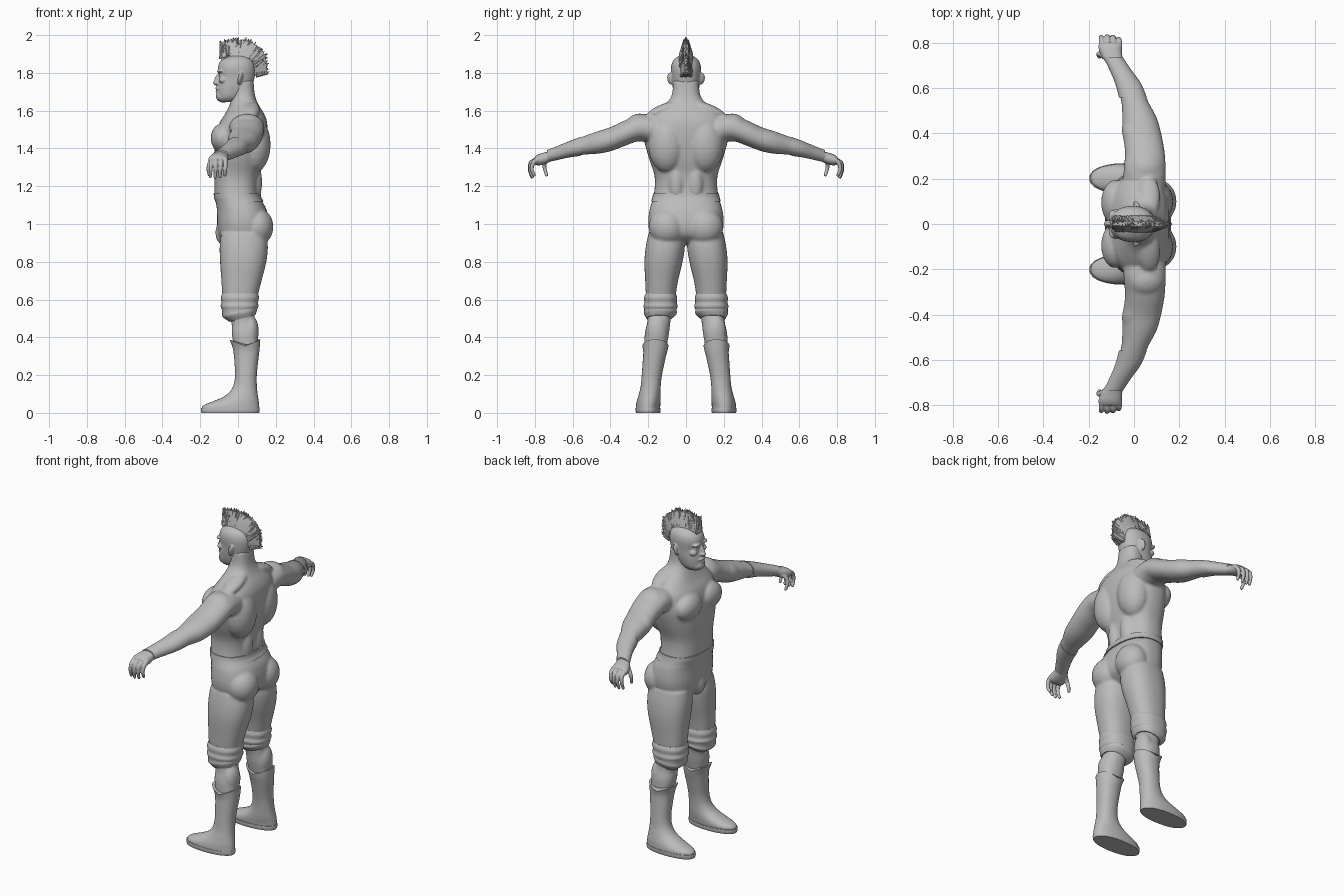
import bpy, bmesh, math, random
from mathutils import Matrix, Vector

random.seed(4)
if "Cube" in bpy.data.objects:
    bpy.data.objects.remove(bpy.data.objects["Cube"], do_unlink=True)

grey = bpy.data.materials.new("plain grey")
grey.use_nodes = True
COLOUR = (0.5, 0.5, 0.5, 1)
grey.diffuse_color = COLOUR
grey.node_tree.nodes["Principled BSDF"].inputs["Base Color"].default_value = COLOUR

SIDES = (("right", 1), ("left", -1))


def spline(rows, t):
    """Smooth point through all rows, t from 0 to 1."""
    n = len(rows) - 1
    i = min(int(t * n), n - 1)
    f = t * n - i
    quad = [rows[max(0, min(n, i + k))] for k in (-1, 0, 1, 2)]
    return [b + 0.5 * f * (c - a + f * (2 * a - 5 * b + 4 * c - d + f * (3 * (b - c) + d - a)))
            for a, b, c, d in zip(*quad)]


def loft(bm, rows, axis="z", side=1, power=2.3, steps=4, seg=40, warp=None):
    """Skin rounded sections; each row is position, x range, then y (or z) range."""
    def curve(v):
        return math.copysign(abs(v) ** (2 / power), v)
    rings = []
    total = (len(rows) - 1) * steps
    for k in range(total + 1):
        s, u0, u1, v0, v1 = spline(rows, k / total)
        ring = []
        for j in range(seg):
            a = 2 * math.pi * j / seg
            u = (u0 + u1) / 2 + (u1 - u0) / 2 * curve(math.cos(a))
            v = (v0 + v1) / 2 + (v1 - v0) / 2 * curve(math.sin(a))
            p = Vector((u, v, s) if axis == "z" else (u, s, v))
            if warp:
                p.z += warp(a, p)
            p.y *= side
            ring.append(bm.verts.new(p))
        rings.append(ring)
    for lo, hi in zip(rings, rings[1:]):
        for j in range(seg):
            bm.faces.new((lo[j], lo[j - 1], hi[j - 1], hi[j]))
    bm.faces.new(rings[0])
    bm.faces.new(rings[-1])


def ball(bm, centre, radii, aim=(0, 0, 1), detail=3):
    turn = Vector(aim).to_track_quat("Z", "Y").to_matrix().to_4x4()
    if aim == (0, 0, 1):
        turn = Matrix.Identity(4)
    place = Matrix.Translation(centre) @ turn @ Matrix.Diagonal((*radii, 1))
    bmesh.ops.create_icosphere(bm, subdivisions=detail, radius=1, matrix=place)


def pair(bm, centre, radii, aim=(0, 0, 1)):
    for _, s in SIDES:
        ball(bm, (centre[0], centre[1] * s, centre[2]), radii, (aim[0], aim[1] * s, aim[2]))


def finish(bm, name, voxel=0, smooth=4, angle=50):
    bmesh.ops.recalc_face_normals(bm, faces=bm.faces)
    mesh = bpy.data.meshes.new(name)
    bm.to_mesh(mesh)
    bm.free()
    mesh.materials.append(grey)
    mesh.shade_smooth()
    mesh.set_sharp_from_angle(angle=math.radians(angle))
    ob = bpy.data.objects.new(name, mesh)
    bpy.context.scene.collection.objects.link(ob)
    if voxel:
        fuse = ob.modifiers.new("fuse", "REMESH")
        fuse.mode = "VOXEL"
        fuse.voxel_size = voxel
        fuse.use_smooth_shade = True
        soften = ob.modifiers.new("soften", "SMOOTH")
        soften.factor = 0.5
        soften.iterations = smooth
    return ob


def wide(rows):
    return [(z, a, b, -w, w) for z, a, b, w in rows]


def grow(rows, d):
    return [(s, a - d, b + d, c - d, e + d) for s, a, b, c, e in rows]


# Body: torso, neck, arms, legs and muscles fused together
torso = wide([(.9, -.06, .1, .1), (.94, -.1, .15, .18), (1, -.11, .165, .2),
              (1.08, -.112, .15, .192), (1.15, -.124, .114, .171), (1.25, -.125, .115, .166),
              (1.35, -.127, .14, .197), (1.45, -.12, .155, .222), (1.53, -.1, .155, .215),
              (1.58, -.07, .14, .18), (1.63, -.045, .11, .115), (1.68, -.03, .09, .076),
              (1.76, -.03, .082, .068)])
leg = [(.95, -.09, .15, .01, .198), (.88, -.097, .158, .006, .213), (.8, -.095, .15, .018, .22),
       (.7, -.088, .125, .042, .216), (.62, -.082, .105, .055, .212), (.54, -.065, .088, .07, .205),
       (.48, -.035, .09, .083, .205), (.42, -.033, .105, .09, .218), (.34, -.02, .105, .105, .22)]
arm = [(.16, -.05, .14, 1.42, 1.575), (.24, -.045, .14, 1.44, 1.58), (.32, -.04, .135, 1.415, 1.55),
       (.4, -.05, .12, 1.385, 1.513), (.47, -.052, .1, 1.372, 1.49), (.54, -.056, .063, 1.367, 1.465),
       (.62, -.08, .028, 1.355, 1.435), (.68, -.105, -.015, 1.342, 1.41), (.735, -.132, -.052, 1.33, 1.388)]
bm = bmesh.new()
loft(bm, torso, power=2.4)
for _, s in SIDES:
    loft(bm, leg, side=s)
    loft(bm, arm, "y", s, power=2.1)
pair(bm, (-.083, .095, 1.455), (.062, .1, .078))                     # chest
pair(bm, (.05, .245, 1.51), (.088, .08, .075))                       # shoulder
pair(bm, (.065, .12, 1.605), (.05, .03, .1), (0, .12, -.05))         # shoulder slope
pair(bm, (.085, .1, 1.42), (.088, .1, .15))                          # upper back
pair(bm, (.07, .05, 1.22), (.058, .05, .13))                         # lower back
pair(bm, (.1, .1, .985), (.088, .098, .1))                           # seat muscle
pair(bm, (.065, .155, .43), (.045, .058, .09))                       # calf
pair(bm, (-.0, .4, 1.455), (.052, .05, .09), (-.1, .5, -.2))         # upper arm
ball(bm, (-.07, 0, .955), (.05, .05, .07))
finish(bm, "body", voxel=.0075, smooth=5)

# Head with face, beard and ears
bm = bmesh.new()
loft(bm, wide([(1.645, -.09, -.02, .03), (1.67, -.108, .03, .056), (1.72, -.11, .07, .07),
               (1.775, -.101, .088, .076), (1.83, -.106, .092, .079), (1.868, -.088, .078, .066),
               (1.895, -.04, .045, .03)]), power=2.2)
ball(bm, (-.078, 0, 1.677), (.04, .045, .034))                       # beard
ball(bm, (-.113, 0, 1.747), (.02, .017, .012))                       # nose tip
ball(bm, (-.107, 0, 1.765), (.01, .018, .034), (-.3, 0, -1))         # nose bridge
ball(bm, (-.105, 0, 1.718), (.015, .03, .011))                       # moustache
ball(bm, (-.104, 0, 1.7), (.016, .022, .006))                        # lower lip
pair(bm, (-.094, .032, 1.808), (.018, .03, .01))                     # brow
pair(bm, (-.08, .045, 1.762), (.022, .022, .018))                    # cheek
pair(bm, (-.088, .033, 1.787), (.012, .013, .009))                   # eye
pair(bm, (.012, .08, 1.77), (.022, .011, .033), (.2, .1, 1))         # ear
finish(bm, "head", voxel=.004, smooth=3)

# Mohawk: a tapered core with many pointed tufts
roots = [(-.088, 1.862), (-.03, 1.885), (.03, 1.882), (.074, 1.845), (.088, 1.785)]
tips = [(-.098, 1.985), (-.02, 1.995), (.075, 1.985), (.158, 1.915), (.168, 1.795)]
bm = bmesh.new()
rings = []
for k in range(25):
    r, p = spline(roots, k / 24), spline(tips, k / 24)
    thick = .025 + .018 * math.sin(math.pi * k / 24)
    ring = []
    for f, w in ((-.15, 1), (.3, .75), (.78, .25), (.78, -.25), (.3, -.75), (-.15, -1)):
        ring.append(bm.verts.new((r[0] + f * (p[0] - r[0]), thick * w, r[1] + f * (p[1] - r[1]))))
    rings.append(ring)
for a, b in zip(rings, rings[1:]):
    for j in range(6):
        bm.faces.new((a[j], a[j - 1], b[j - 1], b[j]))
bm.faces.new(rings[0])
bm.faces.new(rings[-1])
for k in range(260):
    t = (k + random.random()) / 260
    r, p = spline(roots, t), spline(tips, min(1, max(0, t + random.uniform(-.03, .03))))
    y = random.uniform(-.03, .03)
    start = Vector((r[0], y, r[1]))
    end = Vector((p[0], y * .3, p[1]))
    start, end = start.lerp(end, .1), start.lerp(end, random.uniform(.72, 1) - abs(y) * 6)
    way = end - start
    place = Matrix.Translation((start + end) / 2) @ way.to_track_quat("Z", "Y").to_matrix().to_4x4()
    bmesh.ops.create_cone(bm, cap_ends=True, segments=6, radius1=.011, radius2=.002,
                          depth=way.length, matrix=place)
finish(bm, "mohawk")

# Waistband
bm = bmesh.new()
loft(bm, wide([(1.12, -.121, .135, .184), (1.14, -.127, .124, .178), (1.162, -.129, .12, .174)]), power=2.4)
finish(bm, "waistband")

boot = [(.375, -.045, .118, .093, .231), (.33, -.026, .114, .1, .226), (.26, -.018, .105, .115, .23),
        (.19, -.016, .099, .129, .235), (.14, -.026, .1, .134, .24), (.105, -.05, .103, .135, .248),
        (.08, -.088, .107, .135, .255), (.06, -.135, .11, .135, .261), (.04, -.184, .112, .136, .265),
        (.02, -.192, .113, .138, .266)]
sole = [(.026, -.196, .114, .134, .268), (.013, -.197, .115, .134, .268), (0, -.194, .112, .137, .265)]
knee = [(.632, -.084, .106, .053, .214), (.61, -.091, .111, .047, .222), (.585, -.088, .106, .049, .22),
        (.565, -.092, .108, .044, .225), (.545, -.084, .1, .05, .221), (.525, -.08, .1, .05, .222),
        (.5, -.045, .092, .078, .208)]
wrap = grow([r for r in arm if r[0] > .6], .003)
wrap.insert(0, (.558, -.066, .057, 1.361, 1.461))

for label, s in SIDES:
    # Boot with peaked front and back edge
    bm = bmesh.new()
    loft(bm, boot, side=s, power=2.2,
         warp=lambda a, p: .035 * (abs(math.cos(a)) - .6) * max(0, p.z - .3) / .075)
    finish(bm, label + "_boot")
    bm = bmesh.new()
    loft(bm, sole, side=s, power=2.2)
    finish(bm, label + "_sole")

    # Knee pad, lower at the front
    bm = bmesh.new()
    loft(bm, knee, side=s, warp=lambda a, p: .018 * math.cos(a) * (p.z < .55))
    finish(bm, label + "_knee_pad")

    # Wrist wrap
    bm = bmesh.new()
    loft(bm, wrap, "y", s, power=2.1)
    finish(bm, label + "_wrist_wrap")

    # Hand with curled fingers and a thumb
    bm = bmesh.new()
    loft(bm, [(.71, -.123, -.045, 1.335, 1.39), (.745, -.145, -.052, 1.318, 1.38),
              (.78, -.157, -.054, 1.31, 1.37), (.8, -.152, -.058, 1.315, 1.358)], "y", s)
    digits = []
    for i in range(4):
        x, reach = -.143 + .026 * i, (.004, .008, .005, -.004)[i]
        digits.append([(x, .785, 1.342), (x, .812 + reach, 1.325),
                       (x - .002, .82 + reach, 1.29), (x - .004, .808 + reach, 1.256 - reach)])
    digits.append([(-.125, .735, 1.345), (-.15, .75, 1.32), (-.157, .747, 1.29), (-.152, .738, 1.26)])
    for path in digits:
        for k in range(19):
            x, y, z = spline(path, k / 18)
            ball(bm, (x, y * s, z), [.0135 - .0045 * k / 18] * 3, detail=2)
    finish(bm, label + "_hand", voxel=.004, smooth=2)
